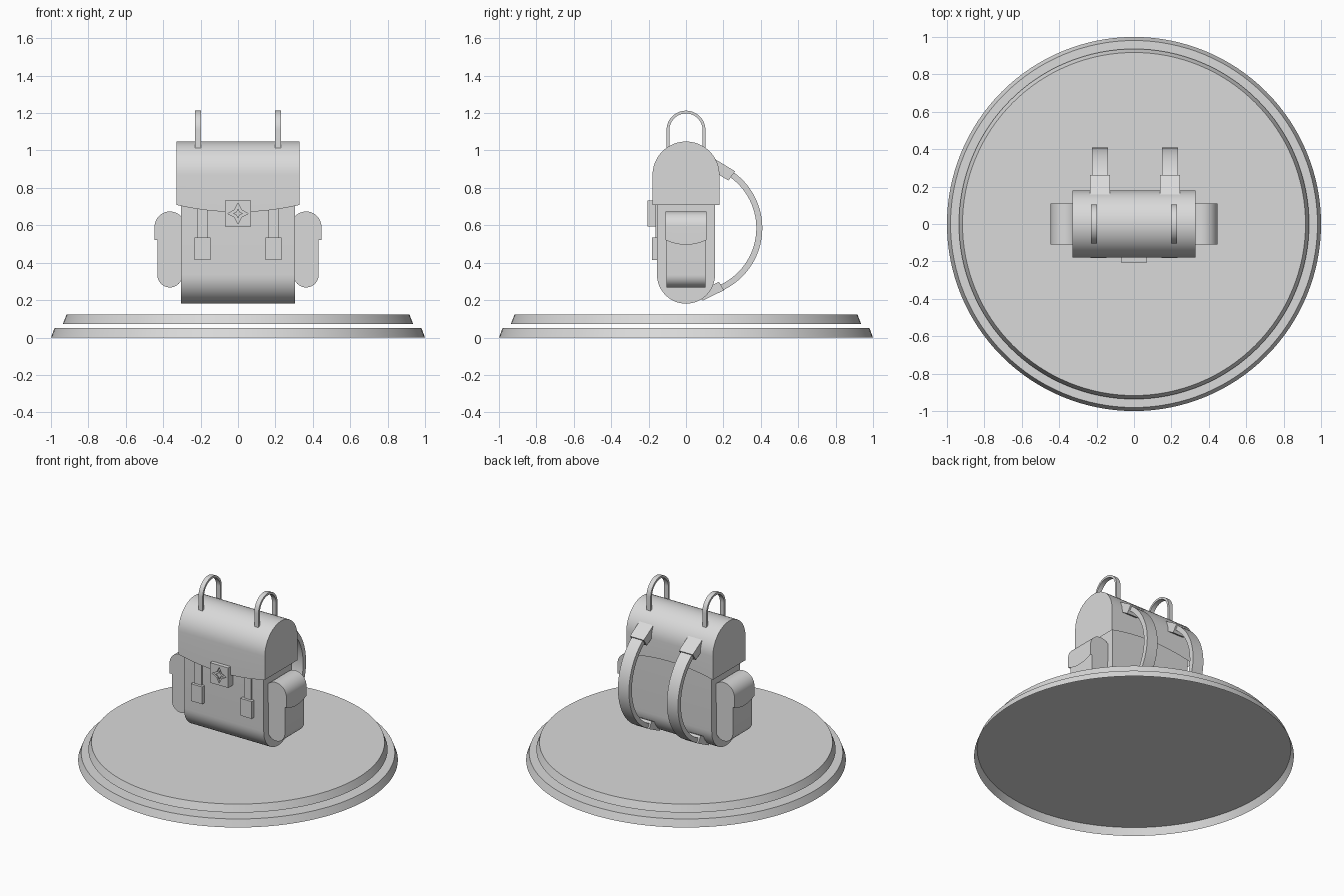
import bpy, bmesh
from math import pi, sin, cos, radians

cube = bpy.data.objects.get("Cube")
if cube:
    bpy.data.objects.remove(cube, do_unlink=True)

grey = bpy.data.materials.new("plain_grey")
grey.use_nodes = True
grey.diffuse_color = (0.7, 0.7, 0.7, 1)
grey.node_tree.nodes["Principled BSDF"].inputs["Base Color"].default_value = (0.7, 0.7, 0.7, 1)


def finish(name, bm):
    bmesh.ops.recalc_face_normals(bm, faces=bm.faces)
    mesh = bpy.data.meshes.new(name)
    bm.to_mesh(mesh)
    bm.free()
    mesh.materials.append(grey)
    obj = bpy.data.objects.new(name, mesh)
    bpy.context.collection.objects.link(obj)
    bpy.ops.object.select_all(action='DESELECT')
    obj.select_set(True)
    bpy.context.view_layer.objects.active = obj
    bpy.ops.object.shade_smooth_by_angle(angle=radians(35))
    return obj


def arc(cx, cz, r, a0, a1, n=24):
    """Points on an arc, angles in degrees."""
    return [(cx + r * cos(radians(a0 + (a1 - a0) * i / n)),
             cz + r * sin(radians(a0 + (a1 - a0) * i / n))) for i in range(n + 1)]


def across_x(d, z, t):
    return (t, d, z)


def across_y(d, z, t):
    return (d, t, z)


def loft(name, sections, place, closed=True):
    """Skin equal sections given as (t, profile) and cap both ends."""
    bm = bmesh.new()
    rings = [[bm.verts.new(place(d, z, t)) for d, z in pts] for t, pts in sections]
    n = len(rings[0])
    for a, b in zip(rings, rings[1:]):
        for i in range(n if closed else n - 1):
            j = (i + 1) % n
            bm.faces.new((a[i], a[j], b[j], b[i]))
    bm.faces.new(rings[0])
    bm.faces.new(rings[-1])
    return finish(name, bm)


def prism(name, pts, lo, hi, place=across_x):
    return loft(name, [(lo, pts), (hi, pts)], place)


def box(name, x, y, z):
    return prism(name, [(y[0], z[0]), (y[1], z[0]), (y[1], z[1]), (y[0], z[1])], *x)


def lid(name, side, centre, r, top_z, low_z, dip, half, place):
    """Open rounded lid whose lower edge drops on the outer side and rises on the inner."""
    sections = []
    for i in range(25):
        u = i / 12 - 1
        sag = dip * (1 - u * u)
        dome = arc(0, top_z, r, 0, 180)
        pts = [(r, low_z - sag)] + dome + [(-r, low_z + sag)]
        sections.append((u * half, [(centre + side * d, z) for d, z in pts]))
    return loft(name, sections, place, closed=False)


def disc(name, r0, r1, z0, z1):
    """Sloped rim with a flat top, open underneath."""
    bm = bmesh.new()
    bmesh.ops.create_cone(bm, cap_ends=True, segments=128, radius1=r0, radius2=r1, depth=z1 - z0)
    bmesh.ops.translate(bm, verts=bm.verts, vec=(0, 0, (z0 + z1) / 2))
    bm.normal_update()
    underside = [f for f in bm.faces if f.normal.z < -0.9]
    bmesh.ops.delete(bm, geom=underside, context='FACES_ONLY')
    return finish(name, bm)


# Display stand: two separate hollow discs
disc("stand_lower", 1.0, 0.981, 0, 0.05)
disc("stand_upper", 0.936, 0.917, 0.073, 0.123)

# Main bag and its lid
prism("bag_body", arc(0, 0.336, 0.155, 180, 360) + [(0.155, 0.85), (-0.155, 0.85)], -0.305, 0.305)
lid("bag_lid", -1, 0, 0.179, 0.869, 0.709, 0.038, 0.33, across_x)

# Square clasp with a sunken four-pointed star and a small raised star inside it
bm = bmesh.new()
cz, half, front, back, floor = 0.663, 0.069, -0.206, -0.15, -0.194


def ring(points, y, scale=1):
    return [bm.verts.new((x * scale, y, cz + z * scale)) for x, z in points]


star = [((0.055 if i % 2 == 0 else 0.026) * cos(i * pi / 4),
         (0.055 if i % 2 == 0 else 0.026) * sin(i * pi / 4)) for i in range(8)]
square = [(half * round(cos(i * pi / 4)), half * round(sin(i * pi / 4))) for i in range(8)]
rings = [ring(square, back), ring(square, front), ring(star, front), ring(star, floor),
         ring(star, floor, 0.5), ring(star, front, 0.5)]
for a, b in zip(rings, rings[1:]):
    for i in range(8):
        j = (i + 1) % 8
        bm.faces.new((a[i], a[j], b[j], b[i]))
bm.faces.new(rings[0])
bm.faces.new(rings[-1])
finish("clasp", bm)

for s, side in ((1, "left"), (-1, "right")):
    # Side pocket and its lid
    pocket = arc(s * 0.364, 0.335, 0.067, 180, 360)
    pocket += [(s * 0.364 + 0.067, 0.58), (s * 0.364 - 0.067, 0.58)]
    prism(side + "_pocket", pocket, -0.105, 0.105, across_y)
    lid(side + "_pocket_lid", s, s * 0.364, 0.082, 0.592, 0.521, 0.025, 0.109, across_y)

    # Front closing strap and buckle
    x = s * 0.189
    box(side + "_front_strap", (x - 0.027, x + 0.027), (-0.164, -0.14), (0.45, 0.73))
    box(side + "_front_buckle", (x - 0.043, x + 0.043), (-0.182, -0.14), (0.415, 0.534))

    # Top handle loop
    h = s * 0.213
    loop = [(0.104, 0.99)] + arc(0, 1.109, 0.104, 0, 180) + [(-0.104, 0.99)]
    loop += [(-0.089, 0.99)] + arc(0, 1.109, 0.089, 180, 0) + [(0.089, 0.99)]
    prism(side + "_handle", loop, h - 0.016, h + 0.016)

    # Curved shoulder strap with its end holders
    x = s * 0.187 + 0.005
    strap = arc(0.041, 0.585, 0.367, -67, 58, 40) + arc(0.041, 0.585, 0.335, 58, -67, 40)
    prism(side + "_shoulder_strap", strap, x - 0.042, x + 0.042)
    prism(side + "_strap_top_holder",
          [(0.14, 0.963), (0.262, 0.889), (0.227, 0.839), (0.11, 0.911)], x - 0.053, x + 0.053)
    prism(side + "_strap_bottom_holder",
          [(0.07, 0.22), (0.09, 0.198), (0.203, 0.253), (0.176, 0.298), (0.11, 0.265)],
          x - 0.053, x + 0.053)
